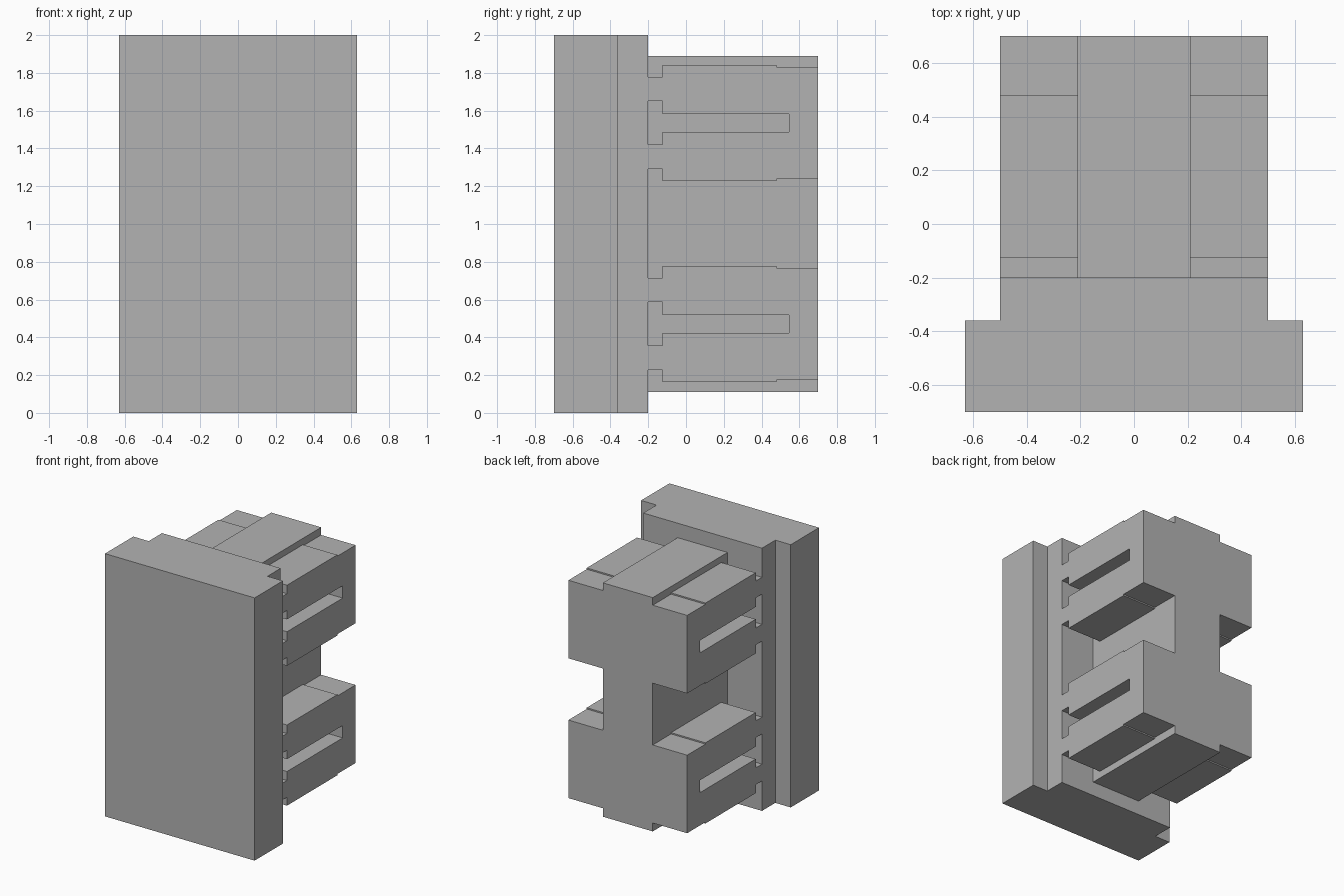
import bpy
import bmesh
from mathutils import Vector

cube = bpy.data.objects.get("Cube")
if cube:
    bpy.data.objects.remove(cube, do_unlink=True)

# Single flat grey
grey = bpy.data.materials.new("plain_grey")
grey.use_nodes = True
grey.diffuse_color = (0.45, 0.45, 0.45, 1)
grey.node_tree.nodes["Principled BSDF"].inputs["Base Color"].default_value = grey.diffuse_color


def prism(name, outline, depth):
    """Extrude a closed outline of 3D points along depth."""
    bm = bmesh.new()
    face = bm.faces.new([bm.verts.new(p) for p in outline])
    result = bmesh.ops.extrude_face_region(bm, geom=[face])
    moved = [v for v in result["geom"] if isinstance(v, bmesh.types.BMVert)]
    bmesh.ops.translate(bm, verts=moved, vec=Vector(depth))
    bmesh.ops.recalc_face_normals(bm, faces=bm.faces)
    mesh = bpy.data.meshes.new(name)
    bm.to_mesh(mesh)
    bm.free()
    mesh.materials.append(grey)
    obj = bpy.data.objects.new(name, mesh)
    bpy.context.collection.objects.link(obj)
    return obj


FRONT, STEP, BACK, REAR = -0.70, -0.36, -0.20, 0.70
WIDE, SIDE, CORE = 0.63, 0.50, 0.21

# Stepped front plate, full height
half = [(WIDE, FRONT), (WIDE, STEP), (SIDE, STEP), (SIDE, BACK)]
outline = half + [(-x, y) for x, y in reversed(half)]
prism("front_plate", [(x, y, 0) for x, y in outline], (0, 0, 2))

# Central core running behind the plate
core = [(-CORE, BACK), (CORE, BACK), (CORE, REAR), (-CORE, REAR)]
prism("central_core", [(x, y, 0.11) for x, y in core], (0, 0, 1.78))

# Slotted side blocks: two prongs joined at the rear, each with a narrow neck
NECK, LIP = -0.125, 0.48
prong = [(0.545, 0.047), (NECK, 0.047), (NECK, 0.115), (BACK, 0.115),
         (BACK, 0.243), (NECK, 0.243), (NECK, 0.307), (LIP, 0.307),
         (LIP, 0.297), (REAR, 0.297)]
profile = prong + [(y, -z) for y, z in reversed(prong)]
for level, height in (("lower", 0.471), ("upper", 1.535)):
    for side, sign in (("left", 1), ("right", -1)):
        prism(f"{level}_{side}_slotted_block",
              [(sign * CORE, y, height + z) for y, z in profile],
              (sign * (SIDE - CORE), 0, 0))
